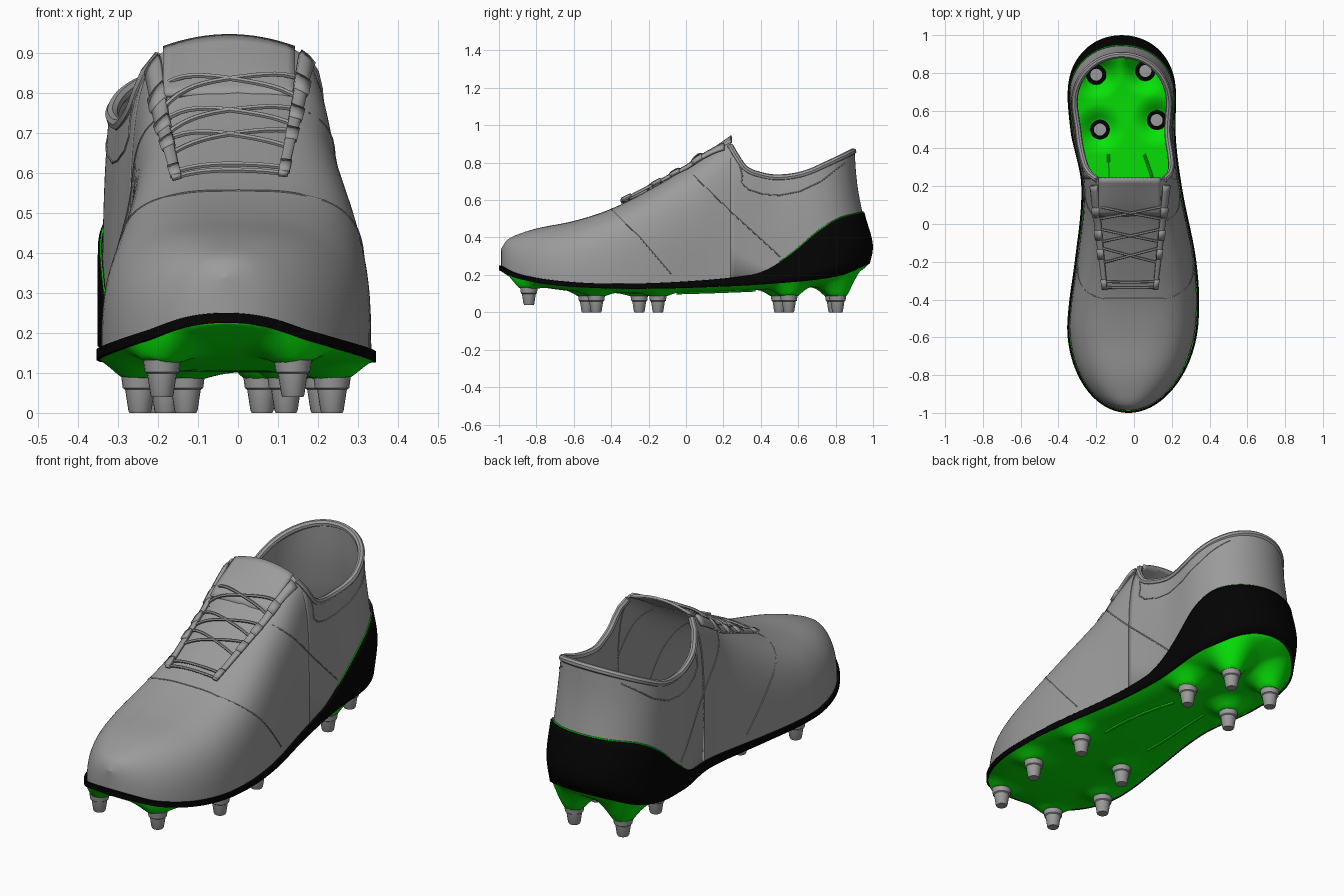
import bpy, bmesh
from math import sin, cos, pi, asin, hypot

if "Cube" in bpy.data.objects:
    bpy.data.objects.remove(bpy.data.objects["Cube"])


def material(name, rgb):
    m = bpy.data.materials.new(name)
    m.use_nodes = True
    m.diffuse_color = (*rgb, 1)
    m.node_tree.nodes["Principled BSDF"].inputs["Base Color"].default_value = (*rgb, 1)
    return m


GREY = material("upper grey", (0.33, 0.33, 0.33))
GREEN = material("sole green", (0.002, 0.76, 0.002))
BLACK = material("band black", (0.001, 0.001, 0.001))


def curve(*pts):
    """Smooth function through (position, value) points."""
    def slope(i):
        a, b = pts[max(i - 1, 0)], pts[min(i + 1, len(pts) - 1)]
        return (b[1] - a[1]) / (b[0] - a[0])

    def f(p):
        p = min(max(p, pts[0][0]), pts[-1][0])
        i = 0
        while i < len(pts) - 2 and p > pts[i + 1][0]:
            i += 1
        (p0, v0), (p1, v1) = pts[i], pts[i + 1]
        h = p1 - p0
        t = (p - p0) / h
        return (v0 * (1 + 2 * t) * (1 - t) ** 2 + v1 * t * t * (3 - 2 * t)
                + h * slope(i) * t * (1 - t) ** 2 - h * slope(i + 1) * t * t * (1 - t))
    return f


# Shape of the boot along its length
centre = curve((-1, -.03), (-.6, -.01), (-.2, .008), (.2, -.013), (.5, -.058), (1, -.065))
half = curve((-1, .345), (-.45, .346), (-.2, .322), (.2, .266), (.5, .278), (.7, .288), (1, .288))
low = curve((-1, .225), (-.9, .18), (-.7, .145), (-.4, .127), (0, .13), (.5, .155), (.85, .195), (1, .26))
band_top = curve((-1, .25), (-.9, .205), (-.7, .17), (-.4, .153), (0, .165), (.35, .2),
                 (.45, .235), (.55, .3), (.7, .42), (.85, .5), (1, .535))
crown = curve((-1, .34), (-.97, .385), (-.9, .42), (-.8, .45), (-.6, .49), (-.4, .555), (-.2, .655),
              (0, .77), (.1, .84), (.24, .925), (.35, 1), (.5, 1.07), (.7, 1.2), (1, 1.3))
boxiness = curve((-1, 2.3), (-.7, 2.9), (-.4, 3.4), (0, 3.7), (.2, 5), (.3, 4.6), (.5, 3), (.75, 3), (1, 2.7))
rim = curve((.24, .89), (.27, .84), (.32, .77), (.4, .735), (.52, .72), (.68, .74), (.85, .8), (1, .86))
heel_y = curve((.1, .94), (.2, .965), (.35, 1), (.53, .955), (.7, .925), (.9, .91))
depth = curve((-1, .025), (0, .025), (.5, .03), (.8, .042), (1, .042))
INSET = -.012


def end_round(y):
    if y < -.5:
        return max(0, 1 - ((-.5 - y) / .5) ** 2) ** .5
    if y > .65:
        return max(0, 1 - ((y - .65) / .35) ** 2.5) ** .5
    return 1


def lean(y, z):
    return .4 + (y - .4) * (heel_y(z) - .4) / .6 if y > .4 else y


def angle_at(y, z):
    r = min(max((z - low(y)) / (crown(y) - low(y)), 0), 1)
    return asin(r ** (boxiness(y) / 2))


def surface(y, side, a, off=INSET):
    """Point on the boot wall; a runs from the sole edge (0) to the crown."""
    e = 2 / boxiness(y)
    z = low(y) + (crown(y) - low(y)) * sin(a) ** e
    w = (half(y) + off) * end_round(y)
    x = centre(y) + side * w * max(cos(a), 0) ** e
    return (x, lean(y, z) * (1 + off), z)


def finish(name, bm, mat, thick=0):
    bmesh.ops.remove_doubles(bm, verts=bm.verts, dist=.0005)
    me = bpy.data.meshes.new(name)
    bm.to_mesh(me)
    bm.free()
    return place(name, me, mat, thick)


def place(name, me, mat, thick=0):
    ob = bpy.data.objects.new(name, me)
    bpy.context.scene.collection.objects.link(ob)
    me.materials.clear()
    me.materials.append(mat)
    if thick:
        mod = ob.modifiers.new("thickness", "SOLIDIFY")
        mod.thickness = thick
        mod.offset = -1
    bpy.ops.object.select_all(action="DESELECT")
    ob.select_set(True)
    bpy.context.view_layer.objects.active = ob
    bpy.ops.object.shade_smooth_by_angle(angle=.7)
    return ob


def add_grid(bm, rows, flip=False):
    vs = [[bm.verts.new(p) for p in r] for r in rows]
    for a, b in zip(vs, vs[1:]):
        for j in range(len(a) - 1):
            f = [a[j], b[j], b[j + 1], a[j + 1]]
            bm.faces.new(f[::-1] if flip else f)


def shell(name, ys, z0, z1, mat, off=INSET, steps=24, thick=0):
    bm = bmesh.new()
    for side in (1, -1):
        rows = []
        for y in ys:
            a0, a1 = angle_at(y, z0(y)), angle_at(y, z1(y))
            rows.append([surface(y, side, a0 + (a1 - a0) * j / steps, off) for j in range(steps + 1)])
        add_grid(bm, rows, side < 0)
    return finish(name, bm, mat, thick)


def tube(name, pts, radius, mat, res=2):
    cu = bpy.data.curves.new(name, "CURVE")
    cu.dimensions = "3D"
    cu.bevel_depth, cu.bevel_resolution, cu.use_fill_caps = radius, res, True
    sp = cu.splines.new("POLY")
    sp.points.add(len(pts) - 1)
    for q, p in zip(sp.points, pts):
        q.co = (*p, 1)
    tmp = bpy.data.objects.new(name, cu)
    me = bpy.data.meshes.new_from_object(tmp)
    bpy.data.objects.remove(tmp)
    return place(name, me, mat)


def lathe(name, profile, at, mat, seg=20):
    bm = bmesh.new()
    add_grid(bm, [[(at[0] + r * cos(2 * pi * k / seg), at[1] + r * sin(2 * pi * k / seg), at[2] + z)
                   for k in range(seg + 1)] for r, z in profile], True)
    return finish(name, bm, mat)


# Upper: closed front part and open heel part
N = 48
front_ys = [-1 + 1.24 * (1 - cos(pi / 2 * i / N)) for i in range(N + 1)]
rear_ys = [.24 + .76 * sin(pi / 2 * i / N) for i in range(N + 1)]
all_ys = [-cos(pi * i / 160) for i in range(161)]
shell("front_upper", front_ys, low, crown, GREY)
shell("heel_upper", rear_ys, low, rim, GREY, thick=.018)

# Black band around the edge, rising into the heel, with a green trim line
shell("edge_band", all_ys, low, band_top, BLACK, off=0, steps=8, thick=.011)
shell("band_trim", [y for y in all_ys if y > .5], band_top, lambda y: band_top(y) + .006,
      GREEN, off=-.005, steps=2, thick=.004)

# Studs
heel_studs = [(-.2, .79), (.06, .81), (-.18, .5), (.12, .55)]
front_studs = [(-.245, -.53), (.235, -.48), (-.13, -.25), (.21, -.15)]
toe_studs = [(-.19, -.84), (.137, -.84)]
studs = [(x, y, 0) for x, y in heel_studs + front_studs] + [(x, y, .04) for x, y in toe_studs]
STUD = [(0, 0), (.026, 0), (.029, .006), (.037, .058), (.043, .062), (.047, .092), (0, .092)]
for k, at in enumerate(studs):
    lathe(f"stud_{k}", STUD, at, GREY)


# Sole pan, drawn down into a flared base around each stud
def pan_z(y, t=0):
    return low(y) - depth(y) * end_round(y) * (1 - t ** 4)


def pan_point(y, t):
    x = centre(y) + (half(y) - .008) * end_round(y) * t
    yy = lean(y, low(y)) * .992
    base = pan_z(y, t)
    z = base
    for sx, sy, sz in studs:
        pull = min(max((.135 - hypot(x - sx, yy - sy)) / .085, 0), 1) ** 1.8
        z = min(z, base + (sz + .086 - base) * pull * (1 - t ** 12))
    return (x, yy, z)


bm = bmesh.new()
add_grid(bm, [[pan_point(y, -cos(pi * j / 56)) for j in range(57)] for y in all_ys])
finish("sole", bm, GREEN)
for k, dx in enumerate((-.09, .09)):
    ys = [-.05 + .42 * i / 12 for i in range(13)]
    tube(f"arch_rib_{k}", [(centre(y) + dx * (1 + .5 * cos(4 * y)), y, pan_z(y)) for y in ys], .008, GREEN)

# Stud sockets inside the heel
for k, (x, y) in enumerate(heel_studs):
    lathe(f"socket_ring_{k}", [(.053, 0), (.03, .002)], (x, y, .097), BLACK)
    lathe(f"socket_{k}", [(.032, 0), (0, .002)], (x, y, .099), GREY)

# Collar piping
path = [surface(y, 1, angle_at(y, rim(y)), -.02) for y in rear_ys]
path += [surface(y, -1, angle_at(y, rim(y)), -.02) for y in rear_ys[-2::-1]]
tube("collar_piping", path, .017, GREY)

# Tongue: an arched flap rising above the throat
bm = bmesh.new()
add_grid(bm, [[(-.022 + .165 * s, .04 + .2 * r, crown(.04 + .2 * r) + .03 * r * (.72 - s * s))
               for s in [j / 8 - 1 for j in range(17)]] for r in [i / 8 for i in range(9)]], True)
finish("tongue", bm, GREY, .012)


# Seams drawn along the side, given as (length, height) points
def seam(name, pts):
    for side, word in ((1, "left"), (-1, "right")):
        path = []
        for (y0, z0), (y1, z1) in zip(pts, pts[1:]):
            for i in range(10):
                y, z = y0 + (y1 - y0) * i / 10, z0 + (z1 - z0) * i / 10
                path.append(surface(y, side, angle_at(y, z)))
        tube(f"{name}_{word}", path, .003, GREY, 1)


seam("toe_seam", [(-.4, .545), (-.25, .4), (-.06, .18)])
seam("side_seam", [(.02, .75), (.25, .53), (.54, .27)])
seam("collar_seam", [(.29, .79), (.305, .73), (.3, .69), (.34, .655), (.42, .63), (.52, .625),
                     (.64, .645), (.78, .7), (.95, .81)])
a0 = angle_at(-.4, .545)
tops = [a0 + (pi / 2 - a0) * i / 8 for i in range(9)]
tube("toe_seam_top", [surface(-.4, 1, a) for a in tops] + [surface(-.4, -1, a) for a in tops[-2::-1]],
     .003, GREY, 1)


# Eyestays and laces over the throat
def throat(y, s, lift=0):
    """Point across the throat, s from -1 (right edge) to 1 (left edge)."""
    x = -.02 + s * (.135 + .055 * (y + .33) / .53)
    u = min(abs(x - centre(y)) / (half(y) + INSET), 1)
    n = boxiness(y)
    return (x, y - lift * .4, low(y) + (crown(y) - low(y)) * (1 - u ** n) ** (1 / n) + lift)


def patch(name, ys, across, side, lift, thick):
    bm = bmesh.new()
    add_grid(bm, [[throat(y, side * s, lift) for s in across] for y in ys], side < 0)
    finish(name, bm, GREY, thick)


def lace(name, ya, yb):
    pts = []
    for i in range(17):
        t = i / 16
        pts.append(throat(ya + (yb - ya) * t, -1 + 2 * t, .014 + .006 * sin(pi * t)))
    tube(name, pts, .007, GREY, 1)


for side, word in ((1, "left"), (-1, "right")):
    patch(f"eyestay_{word}", [-.34 + .55 * i / 20 for i in range(21)], (.9, 1, 1.07), side, .011, .014)
    for k, y in enumerate((-.31, -.15, -.05, .07)):
        patch(f"lace_tab_{word}_{k}", (y - .025, y, y + .025), (.9, 1, 1.1), side, .017, .014)
lace("lace_bottom", -.33, -.33)
lace("lace_low", -.3, -.3)
for k, (a, b) in enumerate([(-.2, -.12), (-.09, -.02), (.03, .1)]):
    lace(f"lace_up_{k}", a, b)
    lace(f"lace_down_{k}", b, a)
